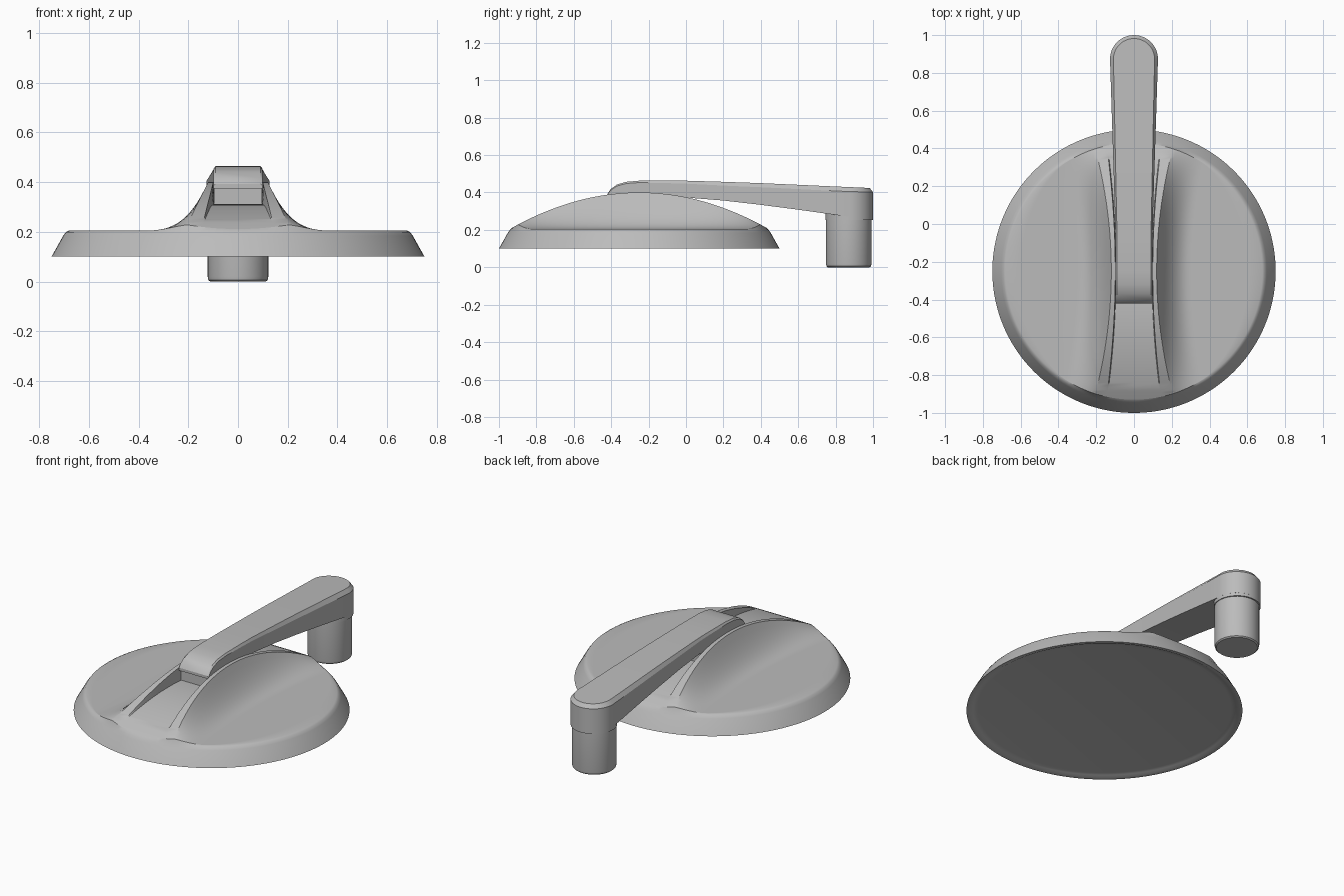
import bpy, bmesh, math

if "Cube" in bpy.data.objects:
    bpy.data.objects.remove(bpy.data.objects["Cube"])

grey = bpy.data.materials.new("grey_plastic")
grey.diffuse_color = (0.5, 0.5, 0.5, 1)
grey.use_nodes = True
grey.node_tree.nodes["Principled BSDF"].inputs["Base Color"].default_value = grey.diffuse_color


def finish(bm, name, angle=30):
    bmesh.ops.remove_doubles(bm, verts=bm.verts[:], dist=0.0004)
    bmesh.ops.recalc_face_normals(bm, faces=bm.faces[:])
    me = bpy.data.meshes.new(name)
    bm.to_mesh(me)
    bm.free()
    me.materials.append(grey)
    ob = bpy.data.objects.new(name, me)
    bpy.context.collection.objects.link(ob)
    bpy.ops.object.select_all(action='DESELECT')
    ob.select_set(True)
    bpy.context.view_layer.objects.active = ob
    bpy.ops.object.shade_smooth_by_angle(angle=math.radians(angle))
    return ob


def lathe(name, profile, cy, n=48):
    bm = bmesh.new()
    rings = []
    for r, z in profile:
        rings.append([bm.verts.new((r * math.cos(2 * math.pi * i / n),
                                    cy + r * math.sin(2 * math.pi * i / n), z)) for i in range(n)])
    for a, b in zip(rings, rings[1:]):
        for i in range(n):
            j = (i + 1) % n
            bm.faces.new((a[i], a[j], b[j], b[i]))
    bm.faces.new(rings[0])
    bm.faces.new(rings[-1])
    return finish(bm, name)


# Round base: arched ridge with a shallow channel, flanked by two scooped pockets
CY, R, FLOOR = -0.25, 0.68, 0.205
FALL = 0.18


def row(d, X):
    h = 0.4 - 0.2 * (d / 0.7) ** 2
    w = 0.12 + 0.08 * (d / 0.63) ** 2
    c = 0.095 + 0.04 * (d / 0.62) ** 2
    depth = 0.107 * max(0, 1 - abs(d) / 0.62)
    pts = [(0, h - depth), (c, h - depth), (c + 0.004, h), (w, h)]
    for i in range(1, 11):
        u = i / 10
        pts.append((w + FALL * u, FLOOR + (h - FLOOR) * (1 - u) ** 2.2))
    x0 = w + FALL
    for i in range(1, 6):
        pts.append((x0 + max(0, X - x0) * i / 5, FLOOR))
    n = len(pts) - 1
    out = []
    for k, (x, z) in enumerate(pts):
        lim = X * (0.9 + 0.1 * k / n)
        if x > lim or k == n:
            x = lim
            u = max(0, min(1, (x - w) / FALL))
            z = FLOOR + (h - FLOOR) * (1 - u) ** 2.2
        out.append((x, z))
    return out


bm = bmesh.new()
rows = []
M = 72
for i in range(M + 1):
    t = math.pi * (i / M - 0.5)
    d, X = R * math.sin(t), R * math.cos(t)
    half = row(d, X)
    full = [(-x, z) for x, z in half[:0:-1]] + half
    rows.append([bm.verts.new((x, CY + d, z)) for x, z in full])
for a, b in zip(rows, rows[1:]):
    for k in range(len(a) - 1):
        bm.faces.new((a[k], a[k + 1], b[k + 1], b[k]))
bmesh.ops.remove_doubles(bm, verts=bm.verts[:], dist=0.0004)
bmesh.ops.dissolve_degenerate(bm, edges=bm.edges[:], dist=0.0001)

# Rounded rim, sloping side and slightly recessed underside
edges = [e for e in bm.edges if e.is_boundary]
for r, z in [(0.692, 0.199), (0.703, 0.184), (0.75, 0.10), (0.73, 0.10), (0.715, 0.108), (0.69, 0.112)]:
    geom = bmesh.ops.extrude_edge_only(bm, edges=edges)["geom"]
    edges = [g for g in geom if isinstance(g, bmesh.types.BMEdge)]
    for v in [g for g in geom if isinstance(g, bmesh.types.BMVert)]:
        a = math.atan2(v.co.y - CY, v.co.x)
        v.co = (r * math.cos(a), CY + r * math.sin(a), z)
bmesh.ops.contextual_create(bm, geom=edges)
finish(bm, "base_dial")

# Crank arm: lofted bevelled section, round at the far end
EY, RB, RT = 0.873, 0.127, 0.109
stations = []  # y_side, half_side, y_top, half_top, z_bottom, z_bevel, z_top
for y, zb, zv, zt in [(-0.42, 0.375, 0.387, 0.392), (-0.405, 0.375, 0.41, 0.416),
                      (-0.37, 0.375, 0.434, 0.442), (-0.32, 0.375, 0.448, 0.457),
                      (-0.25, 0.375, 0.453, 0.463), (-0.1, 0.375, 0.45, 0.464),
                      (0, 0.373, 0.447, 0.463), (0.2, 0.357, 0.437, 0.457),
                      (0.4, 0.334, 0.428, 0.45), (0.6, 0.308, 0.418, 0.441),
                      (0.8, 0.28, 0.408, 0.432)]:
    g = max(0, y) / EY
    stations.append((y, 0.099 + 0.028 * g, y, 0.091 + 0.018 * g, zb, zv, zt))
for i in range(13):
    a = math.pi / 2 * i / 12
    s, c = math.sin(a), max(math.cos(a), 0)
    stations.append((EY + RB * s, RB * c, EY + RT * s, RT * c, 0.27, 0.405 - 0.003 * s, 0.429 - 0.005 * s))
bm = bmesh.new()
loops = []
for ys, ws, yt, wt, zb, zv, zt in stations:
    loops.append([bm.verts.new(p) for p in [(-ws, ys, zb), (ws, ys, zb), (ws, ys, zv),
                                            (wt, yt, zt), (-wt, yt, zt), (-ws, ys, zv)]])
for a, b in zip(loops, loops[1:]):
    for k in range(6):
        j = (k + 1) % 6
        bm.faces.new((a[k], a[j], b[j], b[k]))
bm.faces.new(loops[0])
bmesh.ops.remove_doubles(bm, verts=bm.verts[:], dist=0.0004)
bmesh.ops.dissolve_degenerate(bm, edges=bm.edges[:], dist=0.0001)
finish(bm, "crank_arm", 25)

# Pivot block joining the arm to the ridge channel
bm = bmesh.new()
bmesh.ops.create_cube(bm, size=1)
for v in bm.verts:
    v.co = (v.co.x * 0.194, -0.2 + v.co.y * 0.4, 0.335 + v.co.z * 0.13)
finish(bm, "pivot_block")

# Collar and hand knob under the arm's round end
lathe("knob_collar", [(0.1268, 0.32), (0.1268, 0.252)], EY)
lathe("hand_knob", [(0.122, 0.27), (0.122, 0.02), (0.119, 0.006), (0.112, 0.0)], EY - 0.003)
